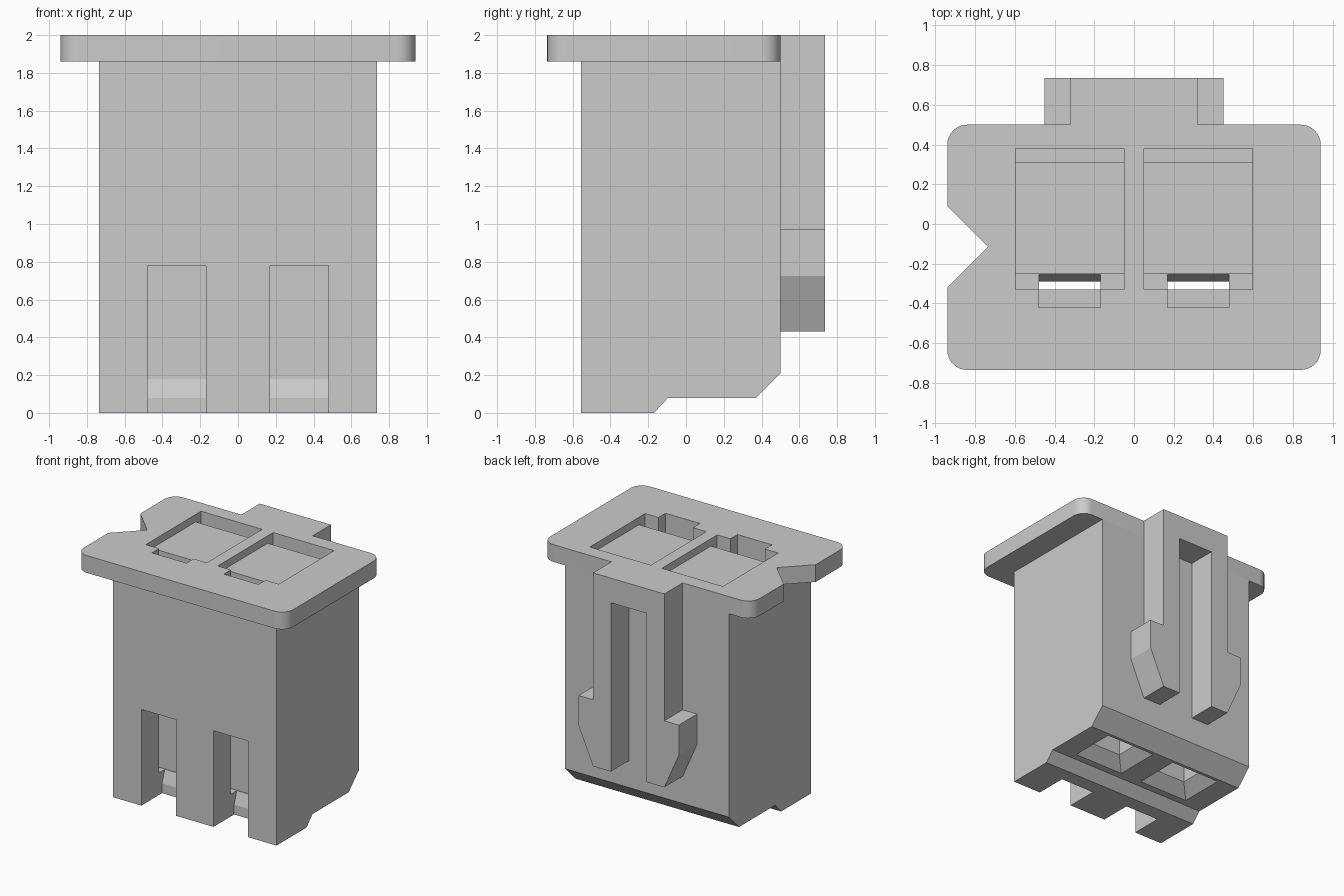
import bpy, bmesh, math

if "Cube" in bpy.data.objects:
    bpy.data.objects.remove(bpy.data.objects["Cube"])


def make_object(name, bm):
    bmesh.ops.recalc_face_normals(bm, faces=bm.faces[:])
    mesh = bpy.data.meshes.new(name)
    bm.to_mesh(mesh)
    bm.free()
    ob = bpy.data.objects.new(name, mesh)
    bpy.context.collection.objects.link(ob)
    return ob


def prism(name, points, axis, lo, hi):
    """Extrude a 2D profile along one axis."""
    place = {'x': lambda a, b, t: (t, a, b),
             'y': lambda a, b, t: (a, t, b),
             'z': lambda a, b, t: (a, b, t)}[axis]
    bm = bmesh.new()
    rings = [[bm.verts.new(place(a, b, t)) for a, b in points] for t in (lo, hi)]
    bm.faces.new(rings[0])
    bm.faces.new(rings[1])
    n = len(points)
    for i in range(n):
        j = (i + 1) % n
        bm.faces.new((rings[0][i], rings[0][j], rings[1][j], rings[1][i]))
    return make_object(name, bm)


def funnel(name, cx, cy, levels):
    """Stack of rectangles given as (half x, half y, z)."""
    bm = bmesh.new()
    rings = [[bm.verts.new((cx + sx * hx, cy + sy * hy, z))
              for sx, sy in ((-1, -1), (1, -1), (1, 1), (-1, 1))]
             for hx, hy, z in levels]
    bm.faces.new(rings[0])
    bm.faces.new(rings[-1])
    for a, b in zip(rings, rings[1:]):
        for i in range(4):
            j = (i + 1) % 4
            bm.faces.new((a[i], a[j], b[j], b[i]))
    return make_object(name, bm)


def cut(target, cutter):
    mod = target.modifiers.new("cut", 'BOOLEAN')
    mod.operation = 'DIFFERENCE'
    mod.solver = 'EXACT'
    mod.object = cutter
    bpy.context.view_layer.objects.active = target
    bpy.ops.object.modifier_apply(modifier=mod.name)


def arc(cx, cy, r, start, steps=8):
    return [(cx + r * math.cos(math.radians(start + 90 * i / steps)),
             cy + r * math.sin(math.radians(start + 90 * i / steps)))
            for i in range(steps + 1)]


# Housing body with stepped, chamfered underside
body = prism("housing_body",
             [(-.555, 0), (-.17, 0), (-.095, .08), (.37, .08),
              (.5, .21), (.5, 1.86), (-.555, 1.86)], 'x', -.735, .735)

# Top flange with rounded corners and a V notch on the left
r = .1
outline = (arc(.94 - r, .5 - r, r, 0) + arc(-.94 + r, .5 - r, r, 90)
           + [(-.94, .09), (-.735, -.115), (-.94, -.32)]
           + arc(-.94 + r, -.735 + r, r, 180) + arc(.94 - r, -.735 + r, r, 270))
flange = prism("top_flange", outline, 'z', 1.86, 2.0)

# Forked latch on the back
half = [(.32, 2), (.32, .97), (.45, .97), (.45, .725),
        (.32, .43), (.16, .43), (.16, 1.8)]
prism("back_latch", half + [(-x, z) for x, z in reversed(half)], 'y', .5, .735)

# Terminal cavities, front slots and bottom pin entries
cavity = [(-.33, .18), (-.25, .18), (-.25, 1.94), (.31, 1.94),
          (.31, .18), (.38, .18), (.38, 2.1), (-.33, 2.1)]
slot = [(-.7, -.1), (-.29, -.1), (-.29, .08), (-.252, .19), (-.3, .25),
        (-.3, 2.1), (-.42, 2.1), (-.42, .93), (-.33, .78), (-.7, .78)]
for s in (-1, 1):
    cx = .3235 * s
    cutters = [
        prism("cavity_cutter", cavity, 'x', cx - .274, cx + .274),
        prism("slot_cutter", slot, 'x', cx - .155, cx + .155),
        funnel("pin_cutter", cx, .155,
               [(.225, .19, .03), (.225, .19, .08), (.13, .1, .17), (.13, .1, .6)]),
    ]
    for cutter in cutters:
        cut(body, cutter)
    for cutter in cutters[:2]:
        cut(flange, cutter)
    for cutter in cutters:
        bpy.data.objects.remove(cutter)

# Smooth only the rounded flange corners
bpy.ops.object.select_all(action='DESELECT')
flange.select_set(True)
bpy.context.view_layer.objects.active = flange
bpy.ops.object.shade_smooth_by_angle(angle=math.radians(30))
